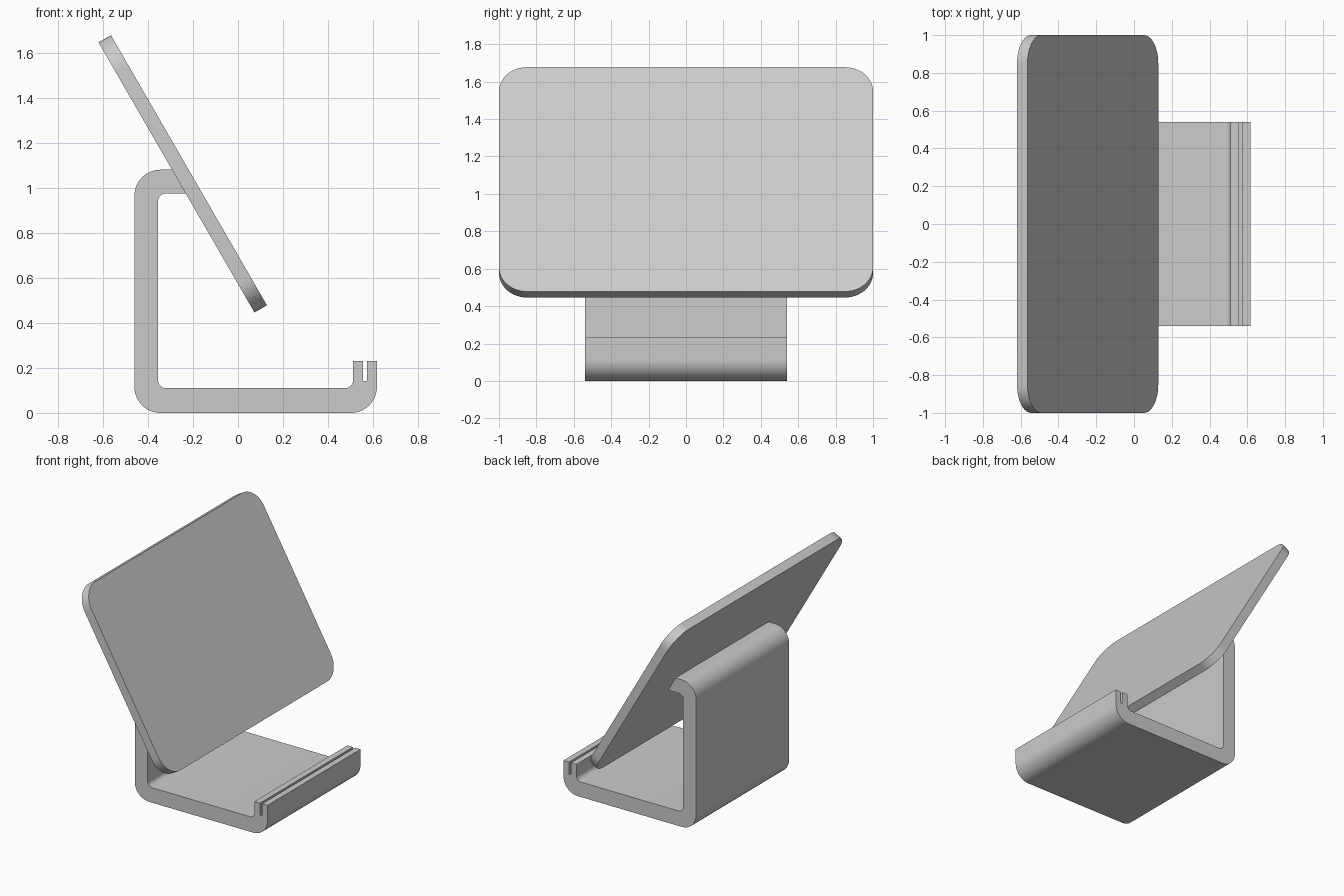
import bpy, bmesh, math
from mathutils import Vector

if "Cube" in bpy.data.objects:
    bpy.data.objects.remove(bpy.data.objects["Cube"])


def rounded(points, segs=12):
    """Turn (x, y, radius) corners into an outline with filleted corners."""
    out = []
    for i, (x, y, r) in enumerate(points):
        p = Vector((x, y))
        if r == 0:
            out.append(p)
            continue
        a = (Vector(points[i - 1][:2]) - p).normalized()
        b = (Vector(points[(i + 1) % len(points)][:2]) - p).normalized()
        half = a.angle(b) / 2
        centre = p + (a + b).normalized() * (r / math.sin(half))
        start = p + a * (r / math.tan(half)) - centre
        end = p + b * (r / math.tan(half)) - centre
        sweep = start.angle_signed(end)
        for k in range(segs + 1):
            t = -sweep * k / segs
            c, s = math.cos(t), math.sin(t)
            out.append(centre + Vector((c * start.x - s * start.y,
                                        s * start.x + c * start.y)))
    return out


def extrude_outline(name, outline, origin, u, v, depth):
    """Extrude a 2D outline lying in the u, v plane along the depth vector."""
    bm = bmesh.new()
    face = bm.faces.new([bm.verts.new(origin + u * p.x + v * p.y) for p in outline])
    ext = bmesh.ops.extrude_face_region(bm, geom=[face], use_keep_orig=True)
    moved = [g for g in ext["geom"] if isinstance(g, bmesh.types.BMVert)]
    bmesh.ops.translate(bm, verts=moved, vec=depth)
    bmesh.ops.recalc_face_normals(bm, faces=bm.faces[:])
    mesh = bpy.data.meshes.new(name)
    bm.to_mesh(mesh)
    bm.free()
    obj = bpy.data.objects.new(name, mesh)
    bpy.context.collection.objects.link(obj)
    bpy.ops.object.select_all(action='DESELECT')
    obj.select_set(True)
    bpy.context.view_layer.objects.active = obj
    bpy.ops.object.shade_smooth_by_angle(angle=math.radians(30))
    return obj


X, Y, Z = Vector((1, 0, 0)), Vector((0, 1, 0)), Vector((0, 0, 1))

# Bent stand: base, rear upright, top hook and slotted front lip
R, r = 0.115, 0.035
stand = rounded([
    (-0.46, 0, R), (0.617, 0, R), (0.617, 0.231, 0),
    (0.573, 0.231, 0), (0.573, 0.142, 0), (0.556, 0.142, 0), (0.556, 0.231, 0),
    (0.511, 0.231, 0), (0.511, 0.11, r), (-0.355, 0.11, r), (-0.355, 0.975, r),
    (-0.233, 0.975, 0), (-0.293, 1.08, 0), (-0.46, 1.08, R),
])
extrude_outline("stand", stand, -0.54 * Y, X, Z, 1.08 * Y)

# Tilted back plate with rounded corners
tilt = math.radians(60)
along = Vector((-math.cos(tilt), 0, math.sin(tilt)))
normal = Vector((math.sin(tilt), 0, math.cos(tilt)))
L, c = 1.385, 0.15
plate = rounded([(-1, 0, c), (1, 0, c), (1, L, c), (-1, L, c)])
extrude_outline("back_plate", plate, Vector((0.073, 0, 0.446)), Y, along, normal * 0.064)
